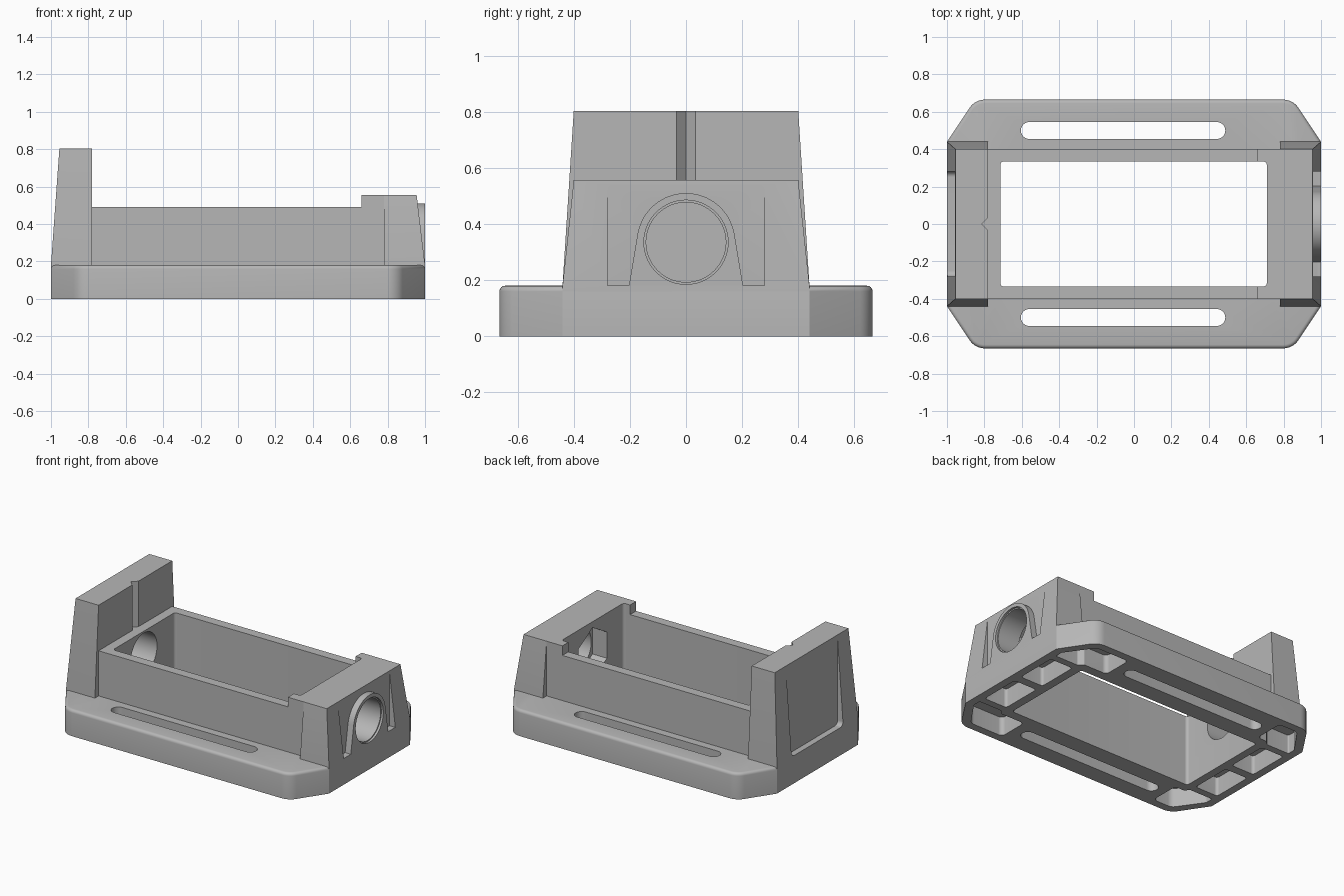
import bpy, bmesh, math
from mathutils import Vector

if "Cube" in bpy.data.objects:
    bpy.data.objects.remove(bpy.data.objects["Cube"], do_unlink=True)

grey = bpy.data.materials.new("plain grey")
grey.use_nodes = True
grey.diffuse_color = (0.47, 0.47, 0.47, 1)
grey.node_tree.nodes["Principled BSDF"].inputs["Base Color"].default_value = (0.47, 0.47, 0.47, 1)


def loft(name, rings, bevel_top=0):
    """Closed solid through a stack of matching rings."""
    bm = bmesh.new()
    loops = [[bm.verts.new(p) for p in ring] for ring in rings]
    n = len(loops[0])
    for a, b in zip(loops, loops[1:]):
        for i in range(n):
            j = (i + 1) % n
            bm.faces.new((a[i], a[j], b[j], b[i]))
    bm.faces.new(loops[0][::-1])
    top = bm.faces.new(loops[-1])
    bmesh.ops.recalc_face_normals(bm, faces=bm.faces[:])
    if bevel_top:
        bmesh.ops.bevel(bm, geom=top.edges[:], offset=bevel_top, segments=4,
                        profile=0.5, affect='EDGES')
    mesh = bpy.data.meshes.new(name)
    bm.to_mesh(mesh)
    bm.free()
    mesh.materials.append(grey)
    ob = bpy.data.objects.new(name, mesh)
    bpy.context.collection.objects.link(ob)
    return ob


def prism(name, pts, lo, hi, axis='Z', bevel_top=0):
    """Extrude a 2D outline along z, or a (y, z) outline along x."""
    place = (lambda p, h: (p[0], p[1], h)) if axis == 'Z' else (lambda p, h: (h, p[0], p[1]))
    return loft(name, [[place(p, h) for p in pts] for h in (lo, hi)], bevel_top)


def rect(x0, x1, y0, y1):
    return [(x0, y0), (x1, y0), (x1, y1), (x0, y1)]


def circle(r, n=64, z=0.335, start=0.0):
    return [(r * math.cos(start + math.tau * i / n), z + r * math.sin(start + math.tau * i / n))
            for i in range(n)]


def fillet(pts, radii, steps=8):
    """Round the corners of an outline with circular arcs."""
    if not isinstance(radii, list):
        radii = [radii] * len(pts)
    out = []
    for i, r in enumerate(radii):
        p = Vector(pts[i])
        if not r:
            out.append(p)
            continue
        u = (Vector(pts[i - 1]) - p).normalized()
        v = (Vector(pts[(i + 1) % len(pts)]) - p).normalized()
        half = u.angle(v) / 2
        d, w = r / math.tan(half), math.sin(half)
        for k in range(steps + 1):
            t = k / steps
            b0, b1, b2 = (1 - t) ** 2, 2 * w * t * (1 - t), t * t
            out.append(((p + u * d) * b0 + p * b1 + (p + v * d) * b2) / (b0 + b1 + b2))
    return out


def cut(ob, cutters):
    bpy.context.view_layer.objects.active = ob
    for c in cutters:
        m = ob.modifiers.new("cut", 'BOOLEAN')
        m.operation, m.solver, m.object = 'DIFFERENCE', 'EXACT', c
        bpy.ops.object.modifier_apply(modifier=m.name)


# Base plate with chamfered corners and a softened top edge
quarter = [(1, 0.44), (0.85, 0.665)]
outline = (quarter + [(-x, y) for x, y in quarter[::-1]]
           + [(-x, -y) for x, y in quarter] + [(x, -y) for x, y in quarter[::-1]])
base = prism("base_plate", fillet(outline, [0, 0.1, 0.1, 0] * 2), 0, 0.18, bevel_top=0.02)

# Tray walls
frame = prism("tray_walls", rect(-0.85, 0.9, -0.4, 0.4), 0.14, 0.49)


# Tapered end towers
def tower(name, side, top):
    levels = ((0.14, 1, 0.44), (0.18, 1, 0.44), (top, 0.955, 0.4))
    return loft(name, [[(side * x, y, z) for x, y in rect(0.78, out, -w, w)]
                       for z, out, w in levels])


tall = tower("tall_end", -1, 0.803)
low = tower("low_end", 1, 0.556)
step = prism("low_end_step", rect(0.66, 0.85, -0.4, 0.4), 0.45, 0.556)

# Boss around the end hole, with flared legs
arc = [(0.175 * math.cos(a), 0.335 + 0.175 * math.sin(a))
       for a in (math.radians(10 + 160 * i / 32) for i in range(33))]
boss = prism("hole_boss", [(0.205, 0.17)] + arc + [(-0.205, 0.17)], 0.9, 1.0, 'X')

# Cutters
opening = prism("opening_cutter", fillet(rect(-0.715, 0.71, -0.335, 0.335), 0.02), -0.1, 1)
hole = prism("hole_cutter", circle(0.142), 0.6, 1.1, 'X')
lip = prism("lip_cutter", circle(0.15), 0.985, 1.1, 'X')
blind = prism("blind_hole_cutter", circle(0.142), -0.9, -0.6, 'X')
hexagon = prism("hex_cutter", circle(0.18, 6, start=math.pi / 2), 0.6, 0.82, 'X')
notch = prism("notch_cutter", [(-0.77, -0.044), (-0.77, 0.044), (-0.814, 0)], 0.45, 1)
low_recess = prism("low_recess_cutter", rect(-0.28, 0.28, 0.18, 0.7), 0.957, 1.1, 'X')
tall_recess = prism("tall_recess_cutter", fillet(rect(-0.28, 0.28, 0.19, 0.9), 0.03),
                    -1.1, -0.957, 'X')

# Strap slots and underside pockets
base_cuts = [opening]
for s in (-1, 1):
    slot = fillet(rect(-0.605, 0.488, 0.455, 0.545), 0.0449)
    base_cuts.append(prism("slot_cutter", [(x, s * y) for x, y in slot], -0.1, 0.3))
    for e, inner in ((1, 0.56), (-1, 0.67)):
        corner = fillet([(inner, 0.61), (0.815, 0.61), (0.945, 0.425), (0.945, 0.37),
                         (0.77, 0.37), (0.74, 0.4), (inner, 0.4)],
                        [0.03, 0.05, 0.01, 0.01, 0.01, 0.01, 0.03])
        end = fillet(rect(0.77, 0.945, 0.03, 0.32), 0.02)
        for pocket in (corner, end):
            base_cuts.append(prism("pocket_cutter", [(e * x, s * y) for x, y in pocket],
                                   -0.1, 0.13))

cut(base, base_cuts)
cut(frame, [opening, hole, blind, hexagon])
cut(tall, [blind, notch, tall_recess])
cut(low, [low_recess, hole, hexagon])
cut(step, [opening, hole, hexagon])
cut(boss, [hole, lip])

# Remove the cutters and finish the shading
for c in {opening, hole, lip, blind, hexagon, notch, low_recess, tall_recess, *base_cuts}:
    bpy.data.objects.remove(c, do_unlink=True)
bpy.ops.object.select_all(action='DESELECT')
for ob in (base, frame, tall, low, step, boss):
    ob.select_set(True)
bpy.context.view_layer.objects.active = base
bpy.ops.object.shade_smooth_by_angle(angle=math.radians(30))
